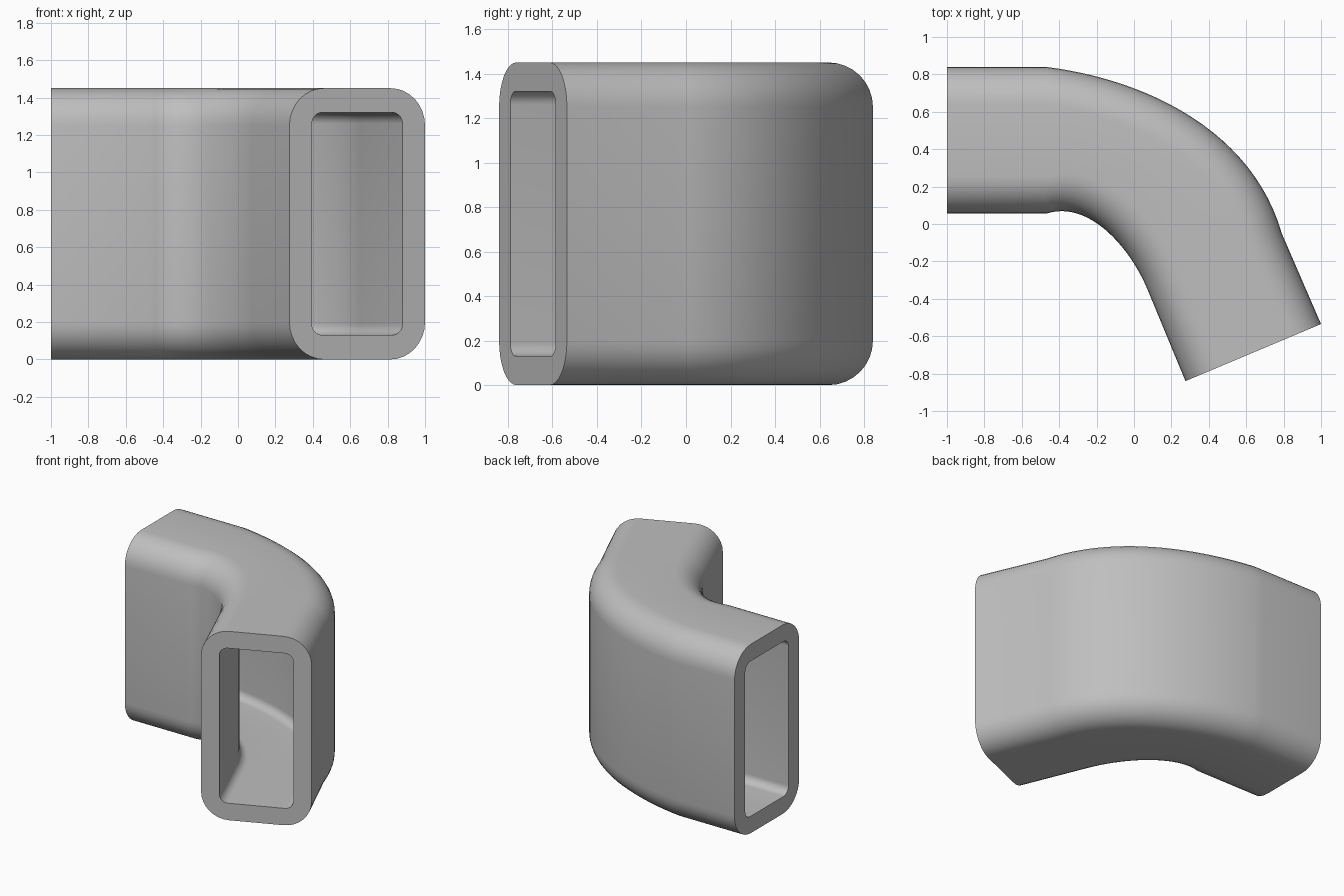
import bpy, bmesh, math
from mathutils import Vector
from mathutils.geometry import interpolate_bezier

HEIGHT = 1.45
WALL = 0.13
BEND_STEPS = 25
CORNER_STEPS = 8

cube = bpy.data.objects.get("Cube")
if cube:
    bpy.data.objects.remove(cube)

grey = bpy.data.materials.new("light grey")
grey.use_nodes = True
colour = (0.52, 0.52, 0.52, 1)
grey.diffuse_color = colour
grey.node_tree.nodes["Principled BSDF"].inputs["Base Color"].default_value = colour


def side_path(start, bend_start, handle_a, handle_b, bend_end, end):
    """Plan outline of one side: straight, bend, straight."""
    bend = interpolate_bezier(*[Vector((*p, 0)) for p in
                                (bend_start, handle_a, handle_b, bend_end)], BEND_STEPS)
    return [Vector((*start, 0))] + bend + [Vector((*end, 0))]


def section(near, far, inset, radius):
    """Upright rounded rectangle spanning from the near to the far side."""
    across = (far - near).normalized()
    half_w = (far - near).length / 2 - inset - radius
    half_h = HEIGHT / 2 - inset - radius
    middle = (near + far) / 2 + Vector((0, 0, HEIGHT / 2))
    points = []
    for i, (sx, sz) in enumerate(((1, 1), (-1, 1), (-1, -1), (1, -1))):
        for k in range(CORNER_STEPS + 1):
            a = math.pi / 2 * (i + k / CORNER_STEPS)
            u = sx * half_w + radius * math.cos(a)
            v = sz * half_h + radius * math.sin(a)
            points.append(middle + across * u + Vector((0, 0, v)))
    return points


def bridge(bm, a, b):
    for i in range(len(a)):
        j = (i + 1) % len(a)
        bm.faces.new((a[i], a[j], b[j], b[i]))


# Plan outlines of the inside and outside of the bend
near_side = side_path((-1, 0.055), (-0.47, 0.055), (-0.25, 0.13),
                      (-0.028, -0.114), (0.07, -0.345), (0.275, -0.84))
far_side = side_path((-1, 0.84), (-0.47, 0.84), (0.085, 0.77),
                     (0.636, 0.488), (0.79, -0.05), (1.0, -0.535))

# Outer skin, bore and the two end rims
bm = bmesh.new()
skins = []
for inset, radius in ((0, 0.2), (WALL, 0.06)):
    rings = [[bm.verts.new(p) for p in section(n, f, inset, radius)]
             for n, f in zip(near_side, far_side)]
    for a, b in zip(rings, rings[1:]):
        bridge(bm, a, b)
    skins.append(rings)
for end in (0, -1):
    bridge(bm, skins[0][end], skins[1][end])
bmesh.ops.recalc_face_normals(bm, faces=bm.faces[:])

mesh = bpy.data.meshes.new("bent_tube")
bm.to_mesh(mesh)
bm.free()
mesh.materials.append(grey)
tube = bpy.data.objects.new("bent_tube", mesh)
bpy.context.collection.objects.link(tube)

# Smooth walls with crisp rims
bpy.ops.object.select_all(action='DESELECT')
tube.select_set(True)
bpy.context.view_layer.objects.active = tube
bpy.ops.object.shade_smooth_by_angle(angle=math.radians(30))
